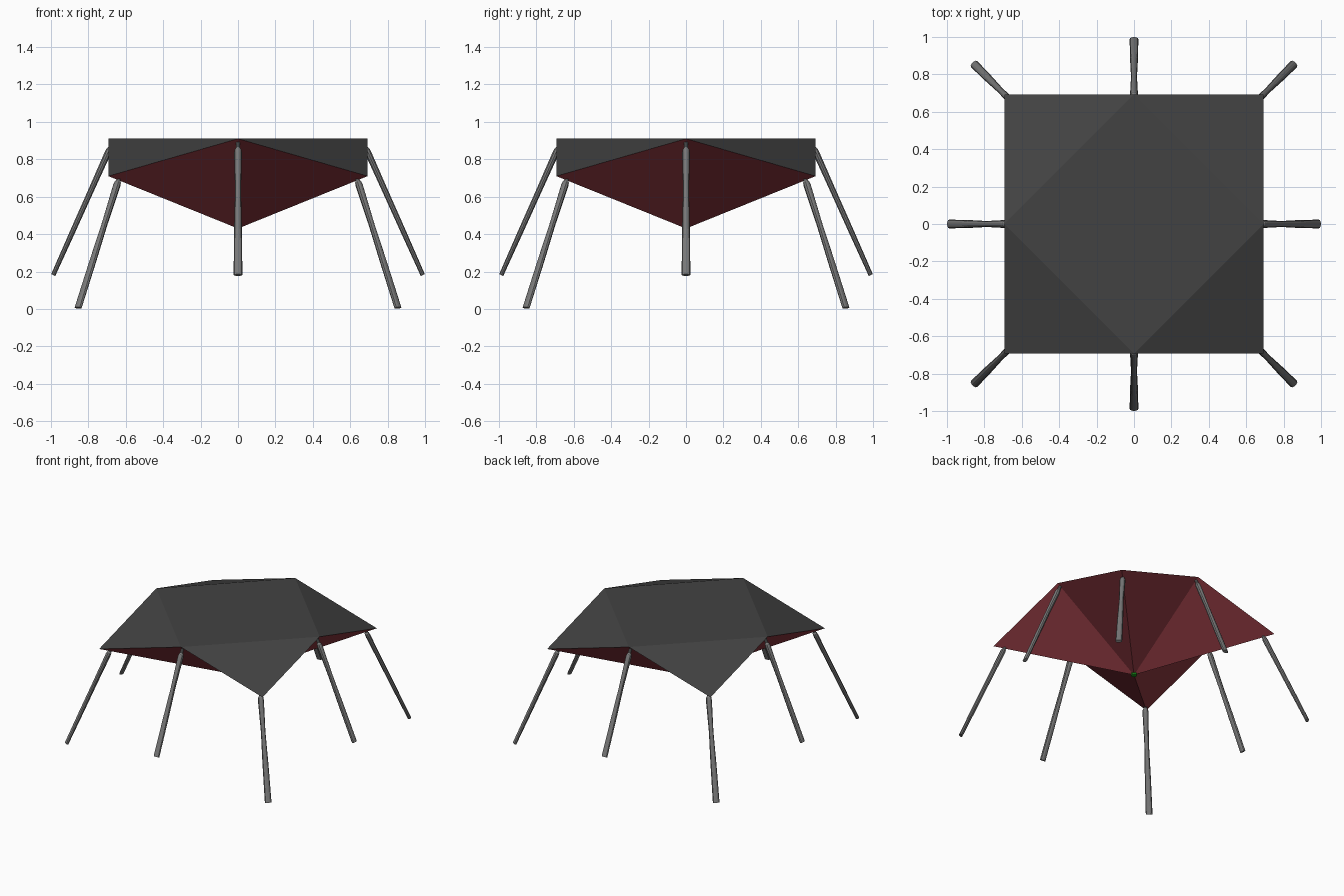
import bpy, bmesh, math
from mathutils import Vector

if "Cube" in bpy.data.objects:
    bpy.data.objects.remove(bpy.data.objects["Cube"])


def material(name, rgb):
    m = bpy.data.materials.new(name)
    m.diffuse_color = (*rgb, 1)
    m.use_nodes = True
    m.node_tree.nodes["Principled BSDF"].inputs["Base Color"].default_value = m.diffuse_color
    return m


DARK = material("dark_grey", (0.055, 0.055, 0.055))
RED = material("dark_red", (0.27, 0.04, 0.052))
STEEL = material("leg_grey", (0.19, 0.19, 0.19))
GREEN = material("green", (0.01, 0.3, 0.01))


def finish(bm, name, mat):
    me = bpy.data.meshes.new(name)
    bm.to_mesh(me)
    bm.free()
    me.materials.append(mat)
    ob = bpy.data.objects.new(name, me)
    bpy.context.collection.objects.link(ob)
    return ob


# Rim: high points at the edge middles, low points at the corners
H = 0.693
MID_Z, CORNER_Z, APEX_Z = 0.91, 0.71, 0.43
STEPS = [(1, 0), (1, 1), (0, 1), (-1, 1), (-1, 0), (-1, -1), (0, -1), (1, -1)]
RIM = [(H * x, H * y, MID_Z if i % 2 == 0 else CORNER_Z)
       for i, (x, y) in enumerate(STEPS)]

# Roof: flat diamond with four folded corners
bm = bmesh.new()
v = [bm.verts.new(p) for p in RIM]
bm.faces.new(v[0::2])
for i in range(0, 8, 2):
    bm.faces.new((v[i], v[i + 1], v[(i + 2) % 8]))
finish(bm, "roof", DARK)

# Underside: fan of eight triangles down to a point
bm = bmesh.new()
v = [bm.verts.new(p) for p in RIM]
apex = bm.verts.new((0, 0, APEX_Z))
for i in range(8):
    bm.faces.new((v[(i + 1) % 8], v[i], apex))
finish(bm, "underside", RED)

# Small green light at the lowest point
bm = bmesh.new()
bmesh.ops.create_cone(bm, cap_ends=True, segments=10, radius1=0.02, radius2=0.02, depth=0.025)
bmesh.ops.translate(bm, verts=bm.verts, vec=(0, 0, 0.437))
finish(bm, "belly_light", GREEN)

# Leg profile: distance from the top, half width across, half depth outward
PROFILE = [(-0.03, 0.011, 0.011), (0.0, 0.011, 0.011), (0.01, 0.018, 0.016),
           (0.03, 0.021, 0.018), (0.25, 0.016, 0.016), (0.48, 0.021, 0.015),
           (0.745, 0.0235, 0.0125)]
SIDES = 10


def leg(name, angle, foot_r, foot_z):
    out = Vector((math.cos(angle), math.sin(angle), 0))
    across = Vector((-out.y, out.x, 0))
    foot = out * foot_r + Vector((0, 0, foot_z))
    axis = (out * 0.304 - Vector((0, 0, 0.68))).normalized()
    depth = axis.cross(across)
    top = foot - axis * PROFILE[-1][0]
    bm = bmesh.new()
    rings = []
    for s, w, d in PROFILE:
        ring = []
        for k in range(SIDES):
            a = 2 * math.pi * k / SIDES
            ring.append(bm.verts.new(top + axis * s + across * w * math.cos(a)
                                     + depth * d * math.sin(a)))
        rings.append(ring)
    for a, b in zip(rings, rings[1:]):
        for k in range(SIDES):
            n = (k + 1) % SIDES
            bm.faces.new((a[k], a[n], b[n], b[k]))
    bm.faces.new(rings[0])
    bm.faces.new(rings[-1])
    bmesh.ops.recalc_face_normals(bm, faces=bm.faces)
    finish(bm, name, STEEL)


# Alternating edge and corner legs
for i in range(8):
    if i % 2 == 0:
        leg(f"edge_leg_{i // 2 + 1}", i * math.pi / 4, 0.988, 0.181)
    else:
        leg(f"corner_leg_{i // 2 + 1}", i * math.pi / 4, 1.209, 0.006)
